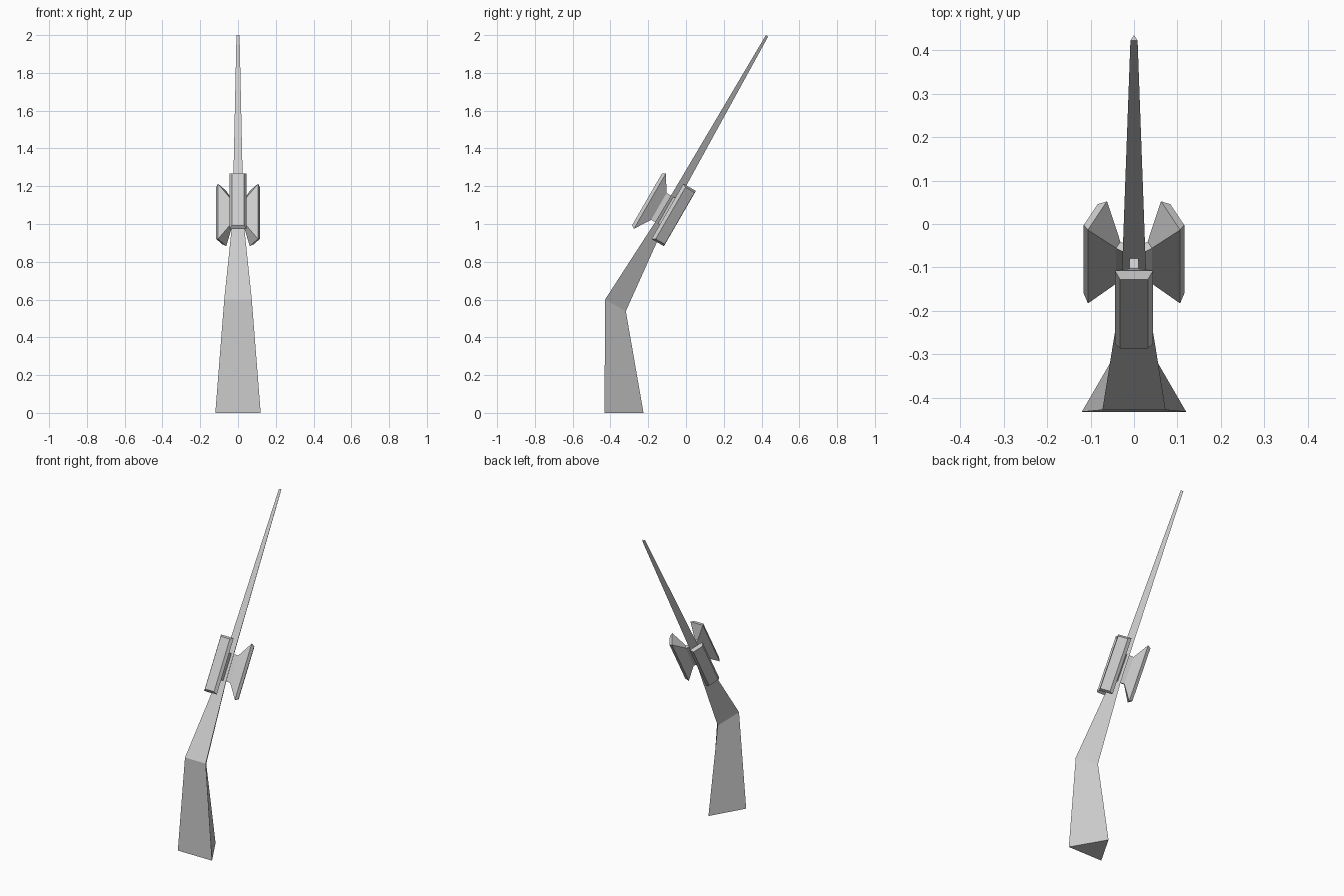
import bpy, bmesh, math
from mathutils import Vector

if "Cube" in bpy.data.objects:
    bpy.data.objects.remove(bpy.data.objects["Cube"])

AXIS_OFFSET = 0.629              # distance of the tilted axis from the origin
TILT = math.radians(30)


def tilted(x, r, s):
    """x sideways, r away from the axis (front/up), s along the tilted axis."""
    r += AXIS_OFFSET
    return Vector((x, s * math.sin(TILT) - r * math.cos(TILT),
                   s * math.cos(TILT) + r * math.sin(TILT)))


def loft(name, rings):
    """Skin equal-length rings into a closed flat-shaded solid."""
    bm = bmesh.new()
    rows = [[bm.verts.new(p) for p in ring] for ring in rings]
    n = len(rows[0])
    for a, b in zip(rows, rows[1:]):
        for i in range(n):
            j = (i + 1) % n
            bm.faces.new((a[i], a[j], b[j], b[i]))
    bm.faces.new(rows[0])
    bm.faces.new(rows[-1])
    bmesh.ops.recalc_face_normals(bm, faces=bm.faces)
    mesh = bpy.data.meshes.new(name)
    bm.to_mesh(mesh)
    bm.free()
    ob = bpy.data.objects.new(name, mesh)
    bpy.context.collection.objects.link(ob)
    return ob


def triangle(radius, s):
    w = radius * math.sqrt(3) / 2
    return [tilted(-w, radius / 2, s), tilted(w, radius / 2, s), tilted(0, -radius, s)]


# Three-sided bent mast: upright foot, then a tilted tapering spike
foot = [Vector((-0.12, -0.432, 0)), Vector((0.12, -0.432, 0)), Vector((0, -0.225, 0))]
loft("mast", [foot, triangle(0.084, 0.307), triangle(0.034, 0.80), triangle(0.0095, 1.943)])

# Three flared fins around the spike: (radius, half width, half length)
FIN_PROFILE = [(0.005, 0.01, 0.082), (0.042, 0.01, 0.082),
               (0.097, 0.044, 0.169), (0.115, 0.032, 0.158)]
FIN_CENTRE = 0.875
for k, name in enumerate(("front_fin", "right_fin", "left_fin")):
    ca, sa = math.cos(k * math.tau / 3), math.sin(k * math.tau / 3)
    rings = []
    for rad, w, h in FIN_PROFILE:
        rings.append([tilted(rad * sa + t * w * ca, rad * ca - t * w * sa, FIN_CENTRE + u * h)
                      for t, u in ((-1, -1), (1, -1), (1, 1), (-1, 1))])
    loft(name, rings)
